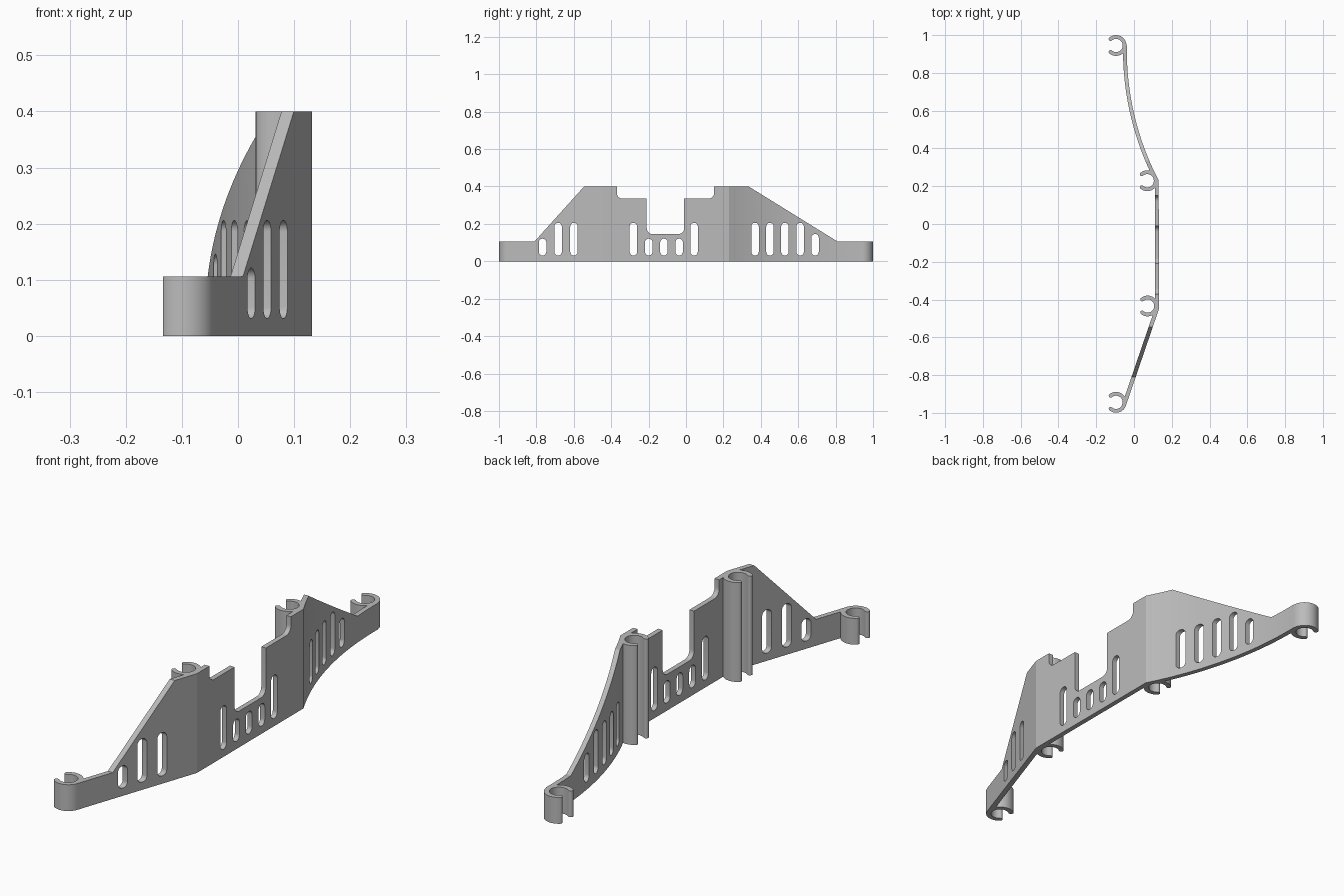
import bpy, bmesh
from math import sin, cos, pi, sqrt, radians
from mathutils import Vector

cube = bpy.data.objects.get("Cube")
if cube:
    bpy.data.objects.remove(cube, do_unlink=True)

grey = bpy.data.materials.new("plain grey")
grey.use_nodes = True
grey.diffuse_color = (0.5, 0.5, 0.5, 1)
grey.node_tree.nodes["Principled BSDF"].inputs["Base Color"].default_value = (0.5, 0.5, 0.5, 1)

LOW, HIGH = 0.106, 0.4


def arc(cx, cy, r, a0, a1, n):
    """Points on an arc, angles in degrees."""
    return [(cx + r * cos(radians(a0 + (a1 - a0) * i / n)),
             cy + r * sin(radians(a0 + (a1 - a0) * i / n))) for i in range(n + 1)]


def prism(name, outlines, start, end, axis="z"):
    """Extrude closed outlines along z (outline is x, y) or x (outline is y, z)."""
    bm = bmesh.new()
    for outline in outlines:
        pts = [(u, v, start) if axis == "z" else (start, u, v) for u, v in outline]
        face = bm.faces.new([bm.verts.new(p) for p in pts])
        ext = bmesh.ops.extrude_face_region(bm, geom=[face])
        step = Vector((0, 0, end - start) if axis == "z" else (end - start, 0, 0))
        bmesh.ops.translate(bm, vec=step,
                            verts=[g for g in ext["geom"] if isinstance(g, bmesh.types.BMVert)])
    bmesh.ops.recalc_face_normals(bm, faces=bm.faces)
    mesh = bpy.data.meshes.new(name)
    bm.to_mesh(mesh)
    bm.free()
    mesh.materials.append(grey)
    obj = bpy.data.objects.new(name, mesh)
    bpy.context.collection.objects.link(obj)
    return obj


def select(obj):
    bpy.ops.object.select_all(action="DESELECT")
    obj.select_set(True)
    bpy.context.view_layer.objects.active = obj


def cut(obj, tool, operation):
    mod = obj.modifiers.new("cut", "BOOLEAN")
    mod.operation, mod.object, mod.solver = operation, tool, "EXACT"
    select(obj)
    bpy.ops.object.modifier_apply(modifier=mod.name)
    bpy.data.objects.remove(tool, do_unlink=True)


def smooth(obj, angle):
    select(obj)
    bpy.ops.object.shade_smooth_by_angle(angle=radians(angle))


# Wall plan: straight front wing, flat middle, curved back wing
def wing(radius, y0, y1, n=28):
    ys = [y0 + (y1 - y0) * i / n for i in range(n + 1)]
    return [(1.457 - sqrt(radius ** 2 - (y - 0.92) ** 2), y) for y in ys]


plan = [(-0.043, -0.962), (0.132, -0.45)] + wing(1.495, 0.23, 0.945)
plan += wing(1.515, 0.945, 0.225) + [(0.111, -0.447), (-0.063, -0.955)]
wall = prism("wall", [plan], -0.1, 0.5)

# Side outline with sloping ends and a stepped, filleted notch
f = 0.03
side = [(-1.1, 0), (-1.1, LOW), (-0.81, LOW), (-0.545, HIGH), (-0.37, HIGH)]
side += arc(-0.37 + f, 0.335 + f, f, 180, 270, 8) + [(-0.21, 0.335)]
side += arc(-0.21 + f, 0.146 + f, f, 180, 270, 8)
side += arc(-0.01 - f, 0.146 + f, f, 270, 360, 8) + [(-0.01, 0.335)]
side += arc(0.15 - f, 0.335 + f, f, 270, 360, 8)
side += [(0.15, HIGH), (0.335, HIGH), (0.81, LOW), (1.1, LOW), (1.1, 0)]
cut(wall, prism("side_outline", [side], -0.5, 0.5, "x"), "INTERSECT")

# Round-ended slots
tall, short = 0.206, 0.121
slots = [(-0.767, short), (-0.684, tall), (-0.599, tall), (-0.281, tall),
         (-0.199, short), (-0.118, short), (-0.037, short), (0.043, tall),
         (0.369, tall), (0.449, tall), (0.529, tall), (0.61, tall), (0.69, 0.146)]
r = 0.02
outlines = [arc(y, 0.031 + r, r, 180, 360, 16) + arc(y, top - r, r, 0, 180, 16)
            for y, top in slots]
cut(wall, prism("slot_cutter", outlines, -0.5, 0.5, "x"), "DIFFERENCE")
smooth(wall, 14)

# C-shaped clips open towards the inner side, with rounded lips
OUTER, INNER, SPAN = 0.055, 0.035, 130
mid, lip = (OUTER + INNER) / 2, (OUTER - INNER) / 2


def clip(name, x, y, height):
    c = arc(x, y, OUTER, -SPAN, SPAN, 40)
    for sign, inner in ((1, arc(x, y, INNER, SPAN, -SPAN, 40)), (-1, [])):
        a = radians(sign * SPAN)
        start = SPAN if sign > 0 else 180 - SPAN
        c += arc(x + mid * cos(a), y + mid * sin(a), lip, start, start + 180, 10)[1:-1] + inner
    smooth(prism(name, [c], 0, height), 40)


clip("front_end_clip", -0.095, -0.944, LOW)
clip("front_middle_clip", 0.072, -0.434, HIGH)
clip("back_middle_clip", 0.07, 0.229, HIGH)
clip("back_end_clip", -0.095, 0.945, LOW)
